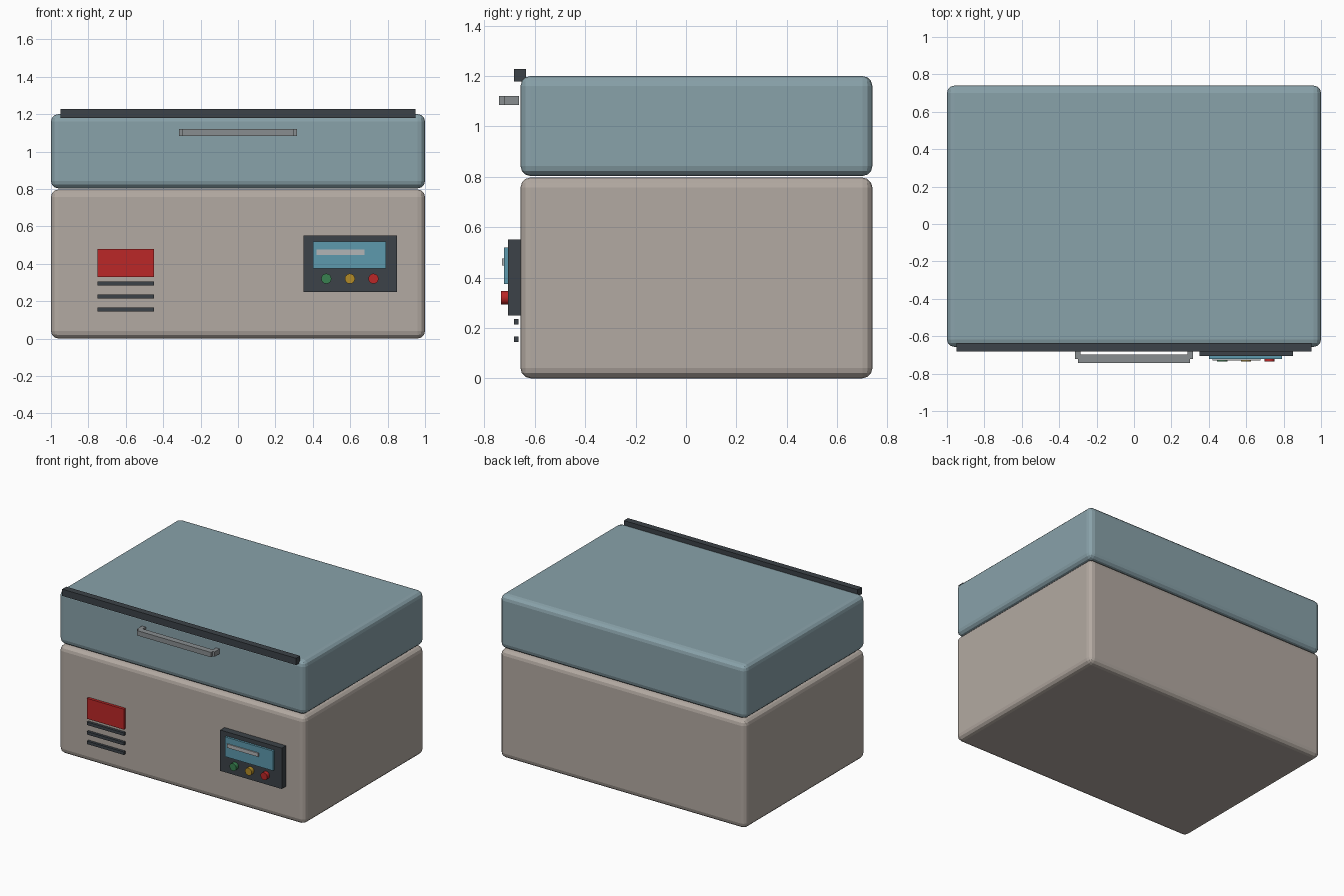
import bpy
import math

if "Cube" in bpy.data.objects:
    bpy.data.objects.remove(bpy.data.objects["Cube"])


def material(name, rgb):
    m = bpy.data.materials.new(name)
    m.diffuse_color = (*rgb, 1)
    m.use_nodes = True
    m.node_tree.nodes["Principled BSDF"].inputs["Base Color"].default_value = m.diffuse_color
    return m


BEIGE = material("beige", (0.45, 0.40, 0.36))
BLUE = material("blue_grey", (0.25, 0.36, 0.40))
DARK = material("charcoal", (0.045, 0.055, 0.065))
RED = material("red", (0.50, 0.02, 0.02))
GREEN = material("green", (0.04, 0.22, 0.08))
AMBER = material("amber", (0.45, 0.26, 0.02))
SCREEN = material("screen_blue", (0.11, 0.32, 0.42))
STEEL = material("steel", (0.25, 0.27, 0.28))
PALE = material("pale_grey", (0.45, 0.46, 0.47))


def box(name, x, y, z, mat, bevel=0):
    """Box from (min, max) ranges, optionally with rounded edges."""
    r = (x, y, z)
    bpy.ops.mesh.primitive_cube_add(size=1, location=[(a + b) / 2 for a, b in r])
    o = bpy.context.object
    o.name = name
    o.scale = [b - a for a, b in r]
    bpy.ops.object.transform_apply(location=False, rotation=False, scale=True)
    o.data.materials.append(mat)
    if bevel:
        mod = o.modifiers.new("rounding", 'BEVEL')
        mod.width = bevel
        mod.segments = 3
    return o


# Cabinet and lid
box("cabinet", (-1, 1), (-0.657, 0.74), (0, 0.797), BEIGE, 0.04)
box("lid", (-1, 1), (-0.657, 0.74), (0.803, 1.2), BLUE, 0.04)
box("lid_edge_strip", (-0.95, 0.95), (-0.683, -0.636), (1.178, 1.228), DARK)

# Lid handle: bar on two posts
box("handle_bar", (-0.3, 0.3), (-0.742, -0.698), (1.084, 1.12), STEEL)
for side, s in (("left", -1), ("right", 1)):
    box(f"handle_post_{side}", (s * 0.3 - 0.015, s * 0.3 + 0.015),
        (-0.722, -0.663), (1.084, 1.12), STEEL)

# Control panel with display
box("control_panel", (0.35, 0.85), (-0.706, -0.655), (0.25, 0.55), DARK)
box("display", (0.4, 0.79), (-0.722, -0.702), (0.374, 0.519), SCREEN)
box("display_bar", (0.42, 0.675), (-0.73, -0.72), (0.448, 0.475), PALE)

# Round buttons
for i, (name, mat) in enumerate((("green", GREEN), ("amber", AMBER), ("red", RED))):
    bpy.ops.mesh.primitive_cylinder_add(
        vertices=24, radius=0.027, depth=0.034,
        location=(0.472 + i * 0.126, -0.717, 0.32), rotation=(math.pi / 2, 0, 0))
    button = bpy.context.object
    button.name = f"button_{name}"
    button.data.materials.append(mat)
    bpy.ops.object.shade_smooth_by_angle()

# Warning plate and vent slats
box("warning_plate", (-0.75, -0.45), (-0.683, -0.663), (0.33, 0.48), RED)
for i in range(3):
    z = 0.295 - i * 0.07
    box(f"vent_slat_{i + 1}", (-0.75, -0.45), (-0.683, -0.664),
        (z - 0.011, z + 0.011), DARK)
